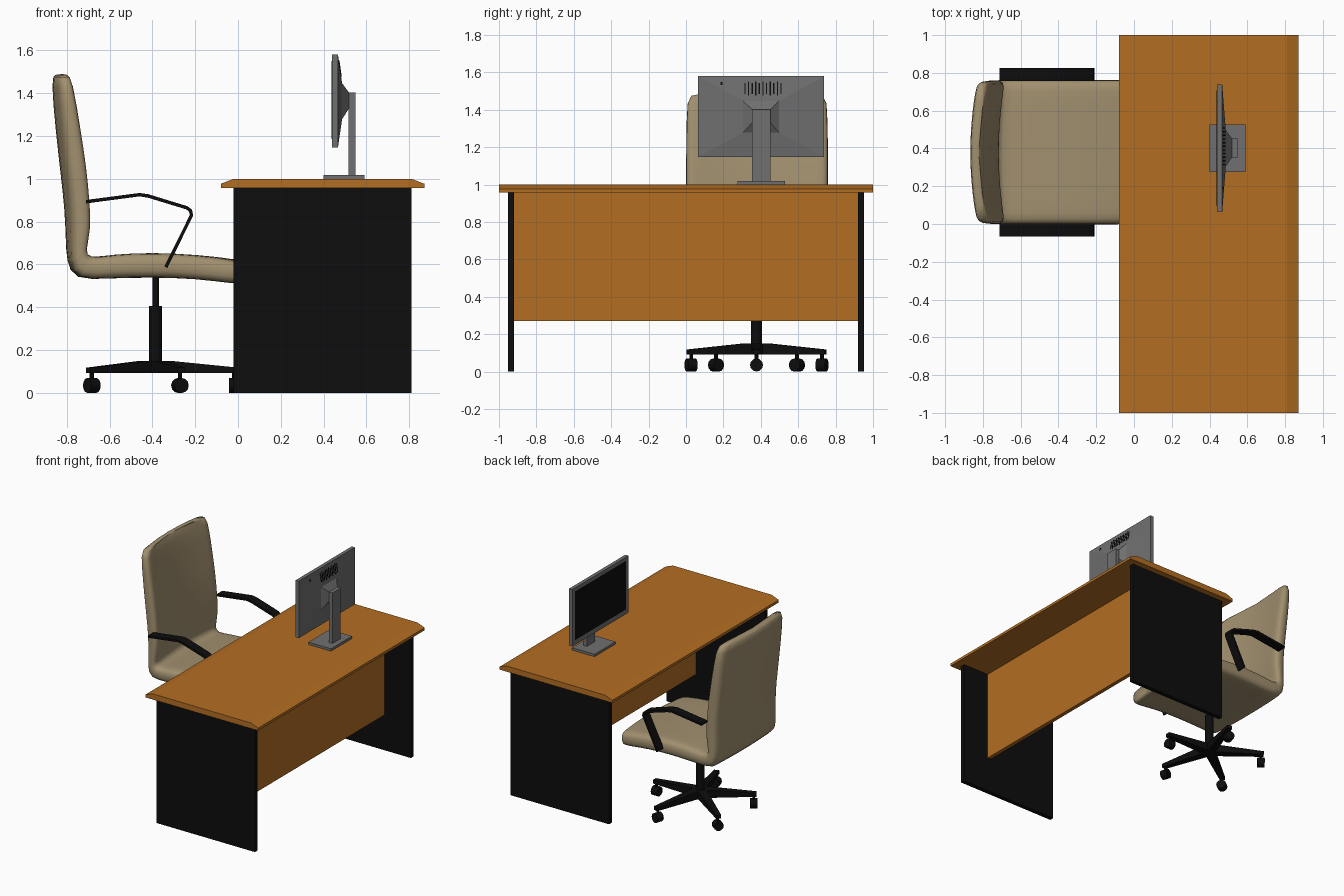
import bpy, bmesh, math
from mathutils import Matrix, Vector

if "Cube" in bpy.data.objects:
    bpy.data.objects.remove(bpy.data.objects["Cube"])


def material(name, r, g, b):
    m = bpy.data.materials.new(name)
    m.diffuse_color = (r, g, b, 1)
    m.use_nodes = True
    m.node_tree.nodes["Principled BSDF"].inputs["Base Color"].default_value = m.diffuse_color
    return m


WOOD = material("orange wood", 0.45, 0.155, 0.016)
BLACK = material("black", 0.004, 0.004, 0.004)
TAN = material("tan upholstery", 0.36, 0.28, 0.16)
GREY = material("grey plastic", 0.16, 0.16, 0.16)


def finish(name, bm, mat):
    bmesh.ops.recalc_face_normals(bm, faces=bm.faces)
    me = bpy.data.meshes.new(name)
    bm.to_mesh(me)
    bm.free()
    me.materials.append(mat)
    ob = bpy.data.objects.new(name, me)
    bpy.context.collection.objects.link(ob)
    return ob


def loft(name, rings, mat):
    """Join equal-length rings of points and cap both ends."""
    bm = bmesh.new()
    vs = [[bm.verts.new(p) for p in r] for r in rings]
    n = len(vs[0])
    for a, b in zip(vs, vs[1:]):
        for i in range(n):
            j = (i + 1) % n
            bm.faces.new((a[i], a[j], b[j], b[i]))
    bm.faces.new(vs[0])
    bm.faces.new(vs[-1])
    return finish(name, bm, mat)


def extrude_y(name, profile, y0, y1, mat):
    return loft(name, [[(x, y, z) for x, z in profile] for y in (y0, y1)], mat)


def box(name, x0, x1, y0, y1, z0, z1, mat):
    return extrude_y(name, [(x0, z0), (x1, z0), (x1, z1), (x0, z1)], y0, y1, mat)


def smooth(ob, angle=40):
    bpy.ops.object.select_all(action='DESELECT')
    ob.select_set(True)
    bpy.context.view_layer.objects.active = ob
    bpy.ops.object.shade_smooth_by_angle(angle=math.radians(angle))


def cylinder(name, r, depth, matrix, mat, sides=16):
    bm = bmesh.new()
    bmesh.ops.create_cone(bm, cap_ends=True, segments=sides, radius1=r,
                          radius2=r, depth=depth, matrix=matrix)
    ob = finish(name, bm, mat)
    smooth(ob)
    return ob


# Desk
extrude_y("desk_top", [(-0.08, 0.957), (0.87, 0.957), (0.87, 0.977), (0.81, 1.0),
                       (-0.02, 1.0), (-0.08, 0.977)], -1, 1, WOOD)
box("desk_leg_near", -0.02, 0.81, -0.953, -0.92, 0, 0.957, BLACK)
box("desk_leg_far", -0.02, 0.81, 0.92, 0.953, 0, 0.957, BLACK)
box("modesty_panel", 0.56, 0.59, -0.92, 0.92, 0.27, 0.957, WOOD)

# Monitor
box("monitor_frame", 0.44, 0.467, 0.064, 0.738, 1.147, 1.58, GREY)
box("monitor_screen", 0.437, 0.442, 0.094, 0.708, 1.185, 1.55, BLACK)


def rect(x, y0, y1, z0, z1):
    return [(x, y0, z0), (x, y1, z0), (x, y1, z1), (x, y0, z1)]


loft("monitor_back", [rect(0.467, 0.064, 0.738, 1.147, 1.58),
                      rect(0.486, 0.305, 0.497, 1.278, 1.447),
                      rect(0.519, 0.353, 0.452, 1.33, 1.402)], GREY)
box("monitor_stand", 0.517, 0.548, 0.353, 0.452, 1.015, 1.402, GREY)
box("monitor_base", 0.40, 0.59, 0.275, 0.528, 1.0, 1.018, GREY)


# Vents lie on the sloping upper back of the monitor
def vent(name, y, z, w, h):
    ob = box(name, -0.003, 0.003, -w / 2, w / 2, -h / 2, h / 2, BLACK)
    ob.location = (0.467 + (1.58 - z) * 0.019 / 0.133, y, z)
    ob.rotation_euler[1] = -math.atan2(0.019, 0.133)


for i in range(11):
    vent("vent_slit", 0.315 + i * 0.0193, 1.514, 0.007, 0.06 if i % 2 == 0 else 0.076)
vent("rear_button", 0.19, 1.54, 0.01, 0.016)

# Chair shell: (outer x, z, inner x, z, rearward curve, side inset, front bulge)
stations = [
    (-0.855, 1.49, -0.795, 1.49, 0.03, 0.03, 0),
    (-0.876, 1.47, -0.765, 1.47, 0.04, 0.008, 0),
    (-0.853, 1.22, -0.725, 1.22, 0.04, 0.003, 0),
    (-0.828, 1.00, -0.698, 1.05, 0.04, 0.003, 0),
    (-0.812, 0.86, -0.685, 0.90, 0.04, 0.003, 0),
    (-0.806, 0.72, -0.677, 0.77, 0.035, 0.003, 0),
    (-0.803, 0.62, -0.705, 0.665, 0.03, 0.003, 0),
    (-0.770, 0.525, -0.695, 0.627, 0.015, 0.0, 0),
    (-0.60, 0.536, -0.58, 0.648, 0, 0, 0),
    (-0.40, 0.540, -0.40, 0.656, 0, 0, 0),
    (-0.20, 0.534, -0.20, 0.646, 0, 0, 0.01),
    (-0.04, 0.511, -0.02, 0.623, 0, 0, 0.03),
    (0.015, 0.510, 0.022, 0.605, 0, 0.008, 0.03),
    (0.025, 0.535, 0.03, 0.58, 0, 0.03, 0.03),
]
spread = [0.03, 0.12, 0.3, 0.5, 0.7, 0.88, 0.97]
section = ([(s, 0) for s in spread] + [(1, 0.22), (1, 0.78)]
           + [(s, 1) for s in reversed(spread)] + [(0, 0.78), (0, 0.22)])
rings = []
for ax, az, bx, bz, k, inset, bulge in stations:
    ring = []
    for s, t in section:
        c = 1 - (2 * s - 1) ** 2
        x0, x1 = ax + k * (1 - c), bx - k * c
        ring.append((x0 + (x1 - x0) * t + bulge * c,
                     -0.003 + inset + (0.766 - 2 * inset) * s, az + (bz - az) * t))
    rings.append(ring)
shell = loft("chair_seat_and_back", rings, TAN)
shell.modifiers.new("soften", 'SUBSURF').levels = 1
shell.modifiers["soften"].render_levels = 1
for p in shell.data.polygons:
    p.use_smooth = True

# Armrests: flat bent straps on both sides
path = [Vector(p) for p in [(-0.71, 0.893), (-0.46, 0.926), (-0.42, 0.92), (-0.24, 0.865),
                            (-0.222, 0.852), (-0.217, 0.83), (-0.337, 0.587)]]
left, right = [], []
for i, p in enumerate(path):
    d0 = (p - path[max(i - 1, 0)]).normalized()
    d1 = (path[min(i + 1, len(path) - 1)] - p).normalized()
    d = (d0 + d1).normalized()
    n = Vector((-d.y, d.x)) * 0.008
    left.append(p + n)
    right.append(p - n)
strap = [tuple(p) for p in left + right[::-1]]
extrude_y("armrest_near", strap, -0.067, 0.002, BLACK)
extrude_y("armrest_far", strap, 0.758, 0.827, BLACK)

# Chair column and five-star base
CX, CY = -0.385, 0.377
cylinder("gas_lift", 0.015, 0.16, Matrix.Translation((CX, CY, 0.475)), BLACK)
cylinder("chair_column", 0.03, 0.31, Matrix.Translation((CX, CY, 0.25)), BLACK)
for i in range(5):
    turn = Matrix.Translation((CX, CY, 0)) @ Matrix.Rotation(math.radians(72 * i), 4, 'Z')
    spoke = [[turn @ Vector(p) for p in ((r, -w, 0.092), (r, w, 0.092), (r, w, h), (r, -w, h))]
             for r, w, h in ((0, 0.032, 0.15), (0.07, 0.03, 0.15), (0.388, 0.018, 0.118))]
    loft("base_spoke", spoke, BLACK)
    cylinder("caster_stem", 0.01, 0.05, turn @ Matrix.Translation((0.368, 0, 0.075)), BLACK, 8)
    cylinder("caster_wheel", 0.035, 0.052, turn @ Matrix.Translation((0.368, 0, 0.035))
             @ Matrix.Rotation(math.pi / 2, 4, 'Y'), BLACK, 12)
